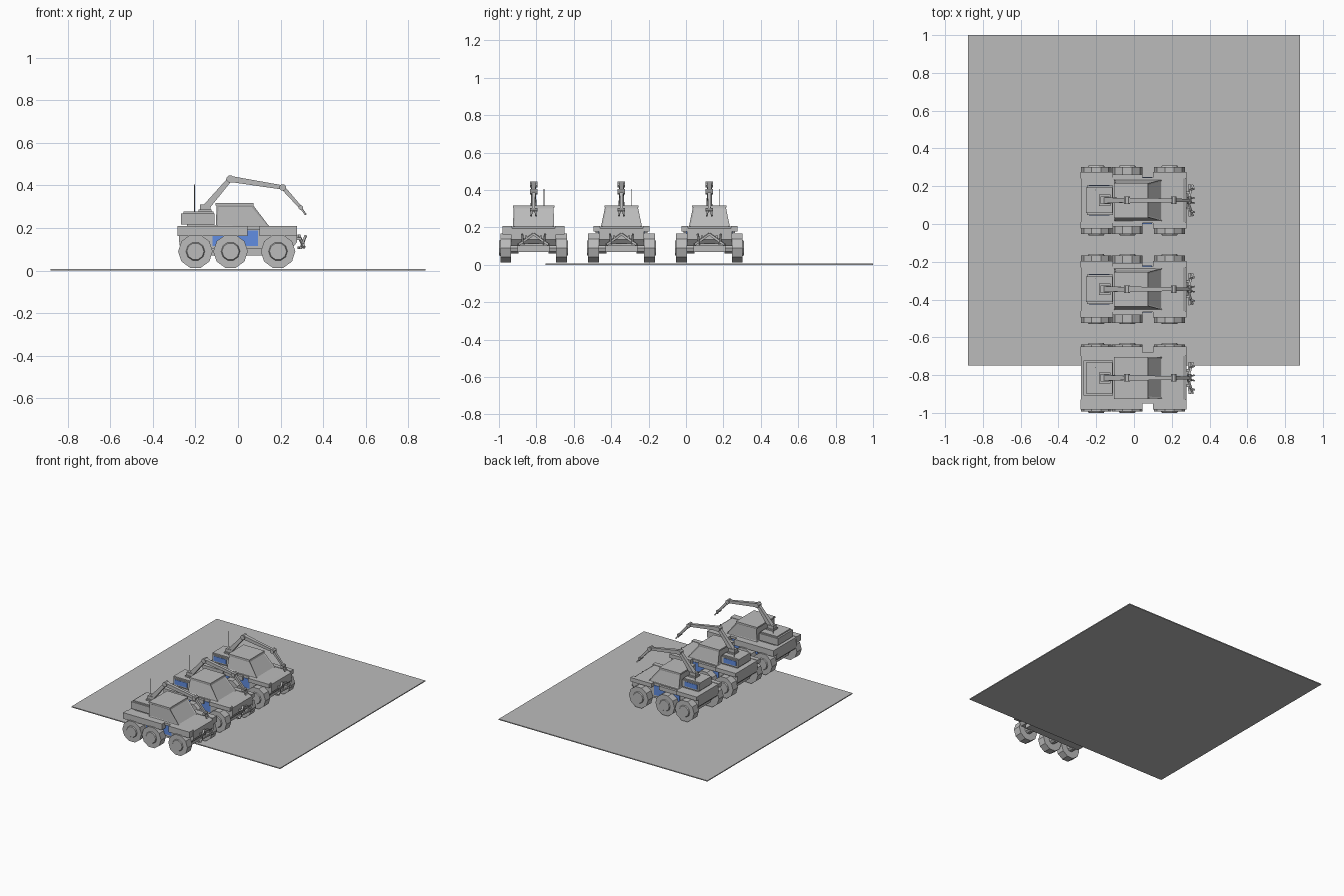
import bpy, bmesh, math
from mathutils import Vector, Matrix

if "Cube" in bpy.data.objects:
    bpy.data.objects.remove(bpy.data.objects["Cube"])


def material(name, rgb):
    m = bpy.data.materials.new(name)
    m.diffuse_color = (*rgb, 1)
    m.use_nodes = True
    m.node_tree.nodes["Principled BSDF"].inputs["Base Color"].default_value = m.diffuse_color
    return m


GREY = material("plain grey", (0.5, 0.5, 0.5))
BLUE = material("panel blue", (0.12, 0.27, 0.76))


def finish(name, bm, mat):
    bmesh.ops.recalc_face_normals(bm, faces=bm.faces[:])
    me = bpy.data.meshes.new(name)
    bm.to_mesh(me)
    bm.free()
    me.materials.append(mat)
    ob = bpy.data.objects.new(name, me)
    bpy.context.collection.objects.link(ob)
    return ob


def box(name, x, y, z, mat=GREY):
    """Box from (min, max) ranges."""
    bm = bmesh.new()
    size = [b - a for a, b in (x, y, z)]
    mid = [(a + b) / 2 for a, b in (x, y, z)]
    bmesh.ops.create_cube(bm, size=1, matrix=Matrix.Translation(mid) @ Matrix.Diagonal((*size, 1)))
    return finish(name, bm, mat)


def beam(name, a, b, w1, w2=None, sides=4, mat=GREY):
    """Straight bar between two points, optionally tapered."""
    a, b = Vector(a), Vector(b)
    d = b - a
    bm = bmesh.new()
    k = math.sqrt(2) if sides == 4 else 1
    rot = d.to_track_quat('Z', 'Y').to_matrix().to_4x4()
    spin = Matrix.Rotation(math.pi / sides, 4, 'Z')
    bmesh.ops.create_cone(bm, cap_ends=True, segments=sides, radius1=w1 * k, radius2=(w2 or w1) * k,
                          depth=d.length, matrix=Matrix.Translation((a + b) / 2) @ rot @ spin)
    return finish(name, bm, mat)


def prism(name, pts, y0, half_widths, window=False):
    """Side profile (x, z) spread sideways, one half width per point."""
    bm = bmesh.new()
    left = [bm.verts.new((x, y0 - h, z)) for (x, z), h in zip(pts, half_widths)]
    right = [bm.verts.new((x, y0 + h, z)) for (x, z), h in zip(pts, half_widths)]
    faces = [bm.faces.new(left), bm.faces.new(right[::-1])]
    n = len(pts)
    for i in range(n):
        j = (i + 1) % n
        faces.append(bm.faces.new((left[i], right[i], right[j], left[j])))
    bmesh.ops.recalc_face_normals(bm, faces=bm.faces[:])
    if window:  # recessed windows on the sides, windscreen and back
        glass = [f for f in faces if abs(f.normal.z) < 0.85]
        bmesh.ops.inset_individual(bm, faces=glass, thickness=0.012, depth=-0.004)
    return finish(name, bm, GREY)


def vehicle(c, wide):
    # Hull with sloping nose, and belly
    prism("hull", [(-0.275, 0.12), (-0.255, 0.1), (0.25, 0.1), (0.278, 0.135),
                   (0.278, 0.195), (0.26, 0.205), (-0.28, 0.205)], c, [0.12] * 7)
    box("belly", (-0.24, 0.24), (c - 0.085, c + 0.085), (0.07, 0.102))

    # Cab and roof
    top = 0.107 if wide else 0.088
    prism("cab", [(-0.105, 0.203), (0.15, 0.203), (0.07, 0.308), (-0.1, 0.308)], c,
          [0.11, 0.11, top, top], window=True)
    box("roof", (-0.105, 0.073), (c - top - 0.004, c + top + 0.004), (0.306, 0.317))

    # Rear equipment box
    h = 0.092 if wide else 0.078
    box("rear_box", (-0.268 if wide else -0.25, -0.11), (c - h, c + h), (0.215, 0.268))
    box("rear_box_lid", (-0.255, -0.115), (c - h + 0.01, c + h - 0.01), (0.266, 0.277))
    box("rear_box_base", (-0.24, -0.11), (c - h + 0.01, c + h - 0.01), (0.2, 0.217))
    beam("antenna", (-0.205, c + 0.055, 0.27), (-0.205, c + 0.055, 0.405), 0.0025, sides=6)

    for s in (-1, 1):
        def span(a, b):
            return tuple(sorted((c + s * a, c + s * b)))

        # Fenders over the wheels, linked by a narrow step
        outer = 0.166 if wide else 0.15
        low = 0.162 if wide else 0.178
        box("rear_fender", (-0.283, 0.045 if wide else -0.11), span(0.115, outer), (low, 0.208))
        box("front_fender", (0.1, 0.277), span(0.115, outer), (low, 0.208))
        if wide:
            box("fender_step", (0.04, 0.105), span(0.115, 0.135), (0.19, 0.207))
        else:
            box("middle_fender", (-0.112, 0.045), span(0.115, 0.138), (0.17, 0.2))

        # Blue side panels
        box("side_panel", (-0.12, 0.095), span(0.118, 0.124), (0.115, 0.187), BLUE)
        if not wide:
            box("rear_box_panel", (-0.238, -0.13), span(h - 0.002, h + 0.003), (0.225, 0.26), BLUE)

        # Six wheels with hubs and axles
        for x in (-0.2, -0.035, 0.188):
            z = 0.09
            beam("axle", (x, c + s * 0.08, z), (x, c + s * 0.125, z), 0.03, sides=10)
            beam("wheel", (x, c + s * 0.12, z), (x, c + s * 0.178, z), 0.081, sides=10)
            beam("hub", (x, c + s * 0.177, z), (x, c + s * 0.185, z), 0.045, 0.04, sides=10)

        # Front guard: chevron and slanted uprights
        beam("guard_bar", (0.285, c, 0.165), (0.31, c + s * 0.08, 0.108), 0.006)
        beam("guard_lower_bar", (0.285, c, 0.108), (0.295, c + s * 0.085, 0.108), 0.006)
        beam("guard_upright", (0.297, c + s * 0.055, 0.108), (0.318, c + s * 0.062, 0.165), 0.005)
        beam("guard_arm", (0.265, c + s * 0.04, 0.15), (0.297, c + s * 0.04, 0.15), 0.006)

    # Folding crane arm
    box("arm_base", (-0.185, -0.125), (c - 0.03, c + 0.03), (0.275, 0.287))
    box("arm_turret", (-0.178, -0.13), (c - 0.02, c + 0.02), (0.285, 0.31))
    joints = [(-0.15, c, 0.297), (-0.037, c, 0.43), (0.21, c, 0.39), (0.295, c, 0.295)]
    for a, b, w1, w2 in zip(joints, joints[1:], (0.016, 0.014, 0.010), (0.011, 0.010, 0.007)):
        beam("arm_link", a, b, w1, w2)
    for (x, y, z), r in zip(joints[1:], (0.018, 0.016, 0.011)):
        beam("arm_joint", (x, y - 0.02, z), (x, y + 0.02, z), r, sides=8)
    for s in (-1, 1):
        beam("gripper_finger", (0.295, c + s * 0.008, 0.295), (0.318, c + s * 0.014, 0.262), 0.004)


# Ground slab
box("ground_slab", (-0.88, 0.88), (-0.75, 1.0), (0.0, 0.007))

# Three vehicles side by side, the first one wider
for centre, wide in ((-0.815, True), (-0.345, False), (0.125, False)):
    vehicle(centre, wide)
